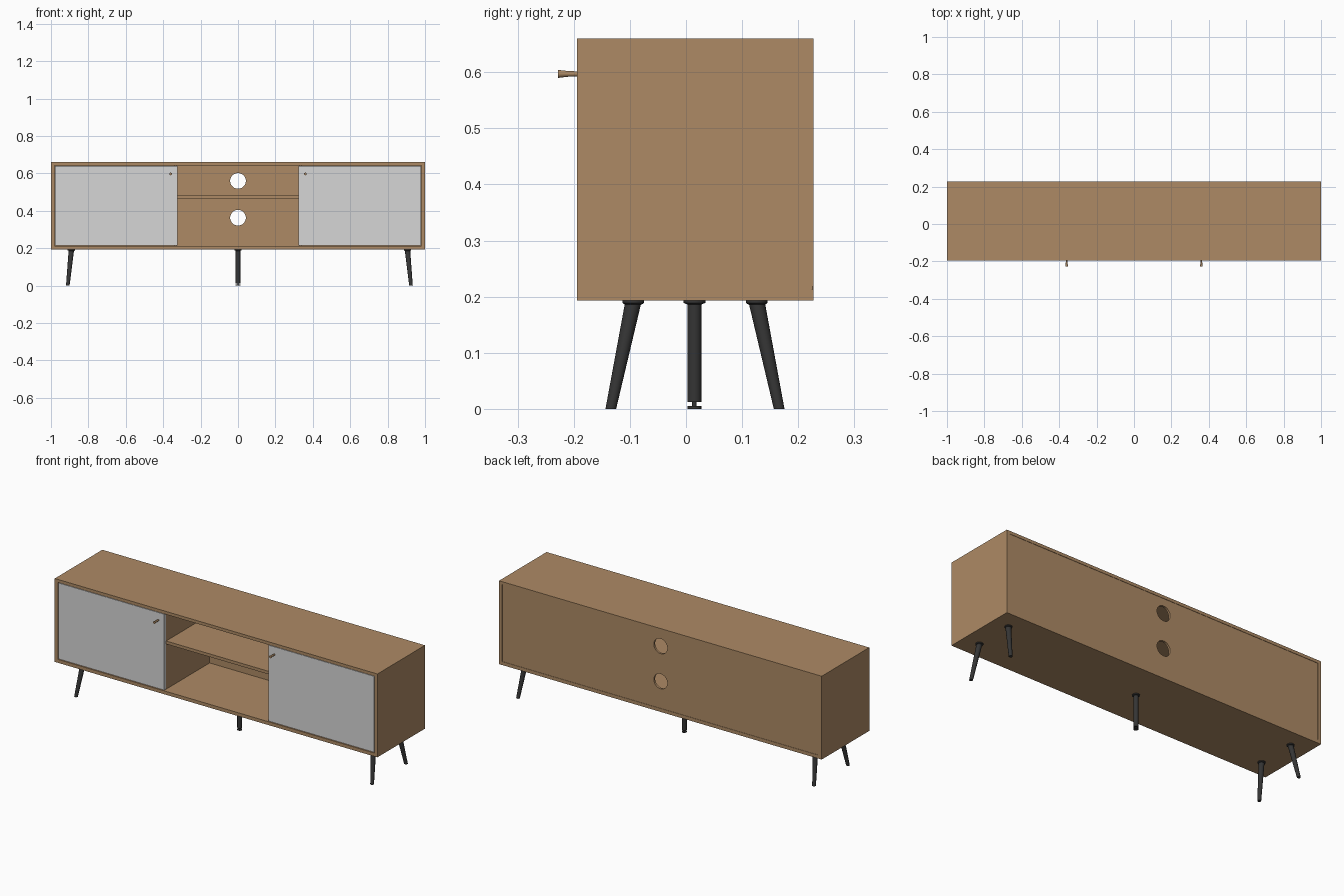
import bpy, bmesh, math
from mathutils import Vector

if "Cube" in bpy.data.objects:
    bpy.data.objects.remove(bpy.data.objects["Cube"])


def material(name, rgb):
    m = bpy.data.materials.new(name)
    m.diffuse_color = (*rgb, 1)
    m.use_nodes = True
    m.node_tree.nodes["Principled BSDF"].inputs["Base Color"].default_value = m.diffuse_color
    return m


WOOD = material("oak brown", (0.42, 0.255, 0.13))
GREY = material("door grey", (0.67, 0.67, 0.67))
BLACK = material("leg black", (0.035, 0.035, 0.035))


def finish(name, bm, mat):
    me = bpy.data.meshes.new(name)
    bmesh.ops.recalc_face_normals(bm, faces=bm.faces)
    bm.to_mesh(me)
    bm.free()
    ob = bpy.data.objects.new(name, me)
    bpy.context.collection.objects.link(ob)
    me.materials.append(mat)
    return ob


def box(name, x, y, z, mat):
    """Box from (min, max) ranges."""
    bm = bmesh.new()
    bmesh.ops.create_cube(bm, size=1)
    for v in bm.verts:
        v.co = [r[0] if c < 0 else r[1] for c, r in zip(v.co, (x, y, z))]
    return finish(name, bm, mat)


def turned(name, rings, mat, axis='z', sides=24):
    """Capped round part through rings of (centre, radius)."""
    bm = bmesh.new()
    loops = []
    for c, r in rings:
        loop = []
        for i in range(sides):
            a = 2 * math.pi * i / sides
            u, w = r * math.cos(a), r * math.sin(a)
            off = Vector((u, w, 0)) if axis == 'z' else Vector((u, 0, w))
            loop.append(bm.verts.new(Vector(c) + off))
        loops.append(loop)
    for a, b in zip(loops, loops[1:]):
        for i in range(sides):
            j = (i + 1) % sides
            bm.faces.new((a[i], a[j], b[j], b[i]))
    bm.faces.new(loops[0])
    bm.faces.new(loops[-1])
    ob = finish(name, bm, mat)
    bpy.ops.object.select_all(action='DESELECT')
    ob.select_set(True)
    bpy.context.view_layer.objects.active = ob
    bpy.ops.object.shade_smooth_by_angle(angle=math.radians(35))
    return ob


# Cabinet shell
F, B = -0.194, 0.227
box("bottom_panel", (-1, 1), (F, B), (0.193, 0.212), WOOD)
box("top_panel", (-1, 1), (F, B), (0.643, 0.66), WOOD)

for s, side in ((-1, "left"), (1, "right")):
    def span(a, b):
        return tuple(sorted((s * a, s * b)))
    box(side + "_side_panel", span(0.981, 1), (F, B), (0.212, 0.643), WOOD)
    box(side + "_divider", span(0.325, 0.343), (-0.174, 0.213), (0.212, 0.643), WOOD)
    box(side + "_door", span(0.323, 0.978), (F + 0.002, -0.174), (0.215, 0.64), GREY)
    # Flared knob
    kx = s * 0.36
    turned(side + "_knob", [((kx, F + 0.003, 0.597), 0.0045), ((kx, -0.21, 0.597), 0.005),
                            ((kx, -0.228, 0.597), 0.0072)], WOOD, axis='y', sides=16)

box("middle_shelf", (-0.325, 0.325), (-0.172, 0.213), (0.465, 0.482), WOOD)

# Back panel with two cable holes, as a filled profile
cu = bpy.data.curves.new("back_panel", 'CURVE')
cu.dimensions = '2D'
cu.fill_mode = 'BOTH'
cu.extrude = 0.006
outlines = [[(-0.981, 0.212), (0.981, 0.212), (0.981, 0.643), (-0.981, 0.643)]]
for hz in (0.363, 0.56):
    outlines.append([(0.042 * math.cos(2 * math.pi * i / 40),
                      hz + 0.042 * math.sin(2 * math.pi * i / 40)) for i in range(40)])
for pts in outlines:
    sp = cu.splines.new('POLY')
    sp.points.add(len(pts) - 1)
    for p, (px, pz) in zip(sp.points, pts):
        p.co = (px, pz, 0, 1)
    sp.use_cyclic_u = True
back = bpy.data.objects.new("back_panel", cu)
bpy.context.collection.objects.link(back)
cu.materials.append(WOOD)
back.rotation_euler = (math.pi / 2, 0, 0)
back.location = (0, 0.219, 0)
bpy.ops.object.select_all(action='DESELECT')
back.select_set(True)
bpy.context.view_layer.objects.active = back
bpy.ops.object.convert(target='MESH')

# Splayed tapered legs with mounting collars
for side, xt, xb in (("left", -0.891, -0.91), ("right", 0.906, 0.925)):
    for end, sy in (("front", -1), ("back", 1)):
        yt, yb = 0.016 + sy * 0.11, 0.016 + sy * 0.15
        turned(f"{end}_{side}_leg", [((xb, yb, 0), 0.0095), ((xt, yt, 0.19), 0.0145)], BLACK)
        turned(f"{end}_{side}_collar", [((xt, yt, 0.186), 0.015), ((xt, yt, 0.189), 0.0195),
                                        ((xt, yt, 0.193), 0.0195)], BLACK)

# Straight centre leg with adjustable foot
turned("centre_leg", [((0, 0.015, z), r) for z, r in (
    (0, 0.0125), (0.005, 0.0125), (0.0051, 0.004), (0.012, 0.004), (0.0121, 0.0125),
    (0.186, 0.0125), (0.189, 0.0195), (0.193, 0.0195))], BLACK)
